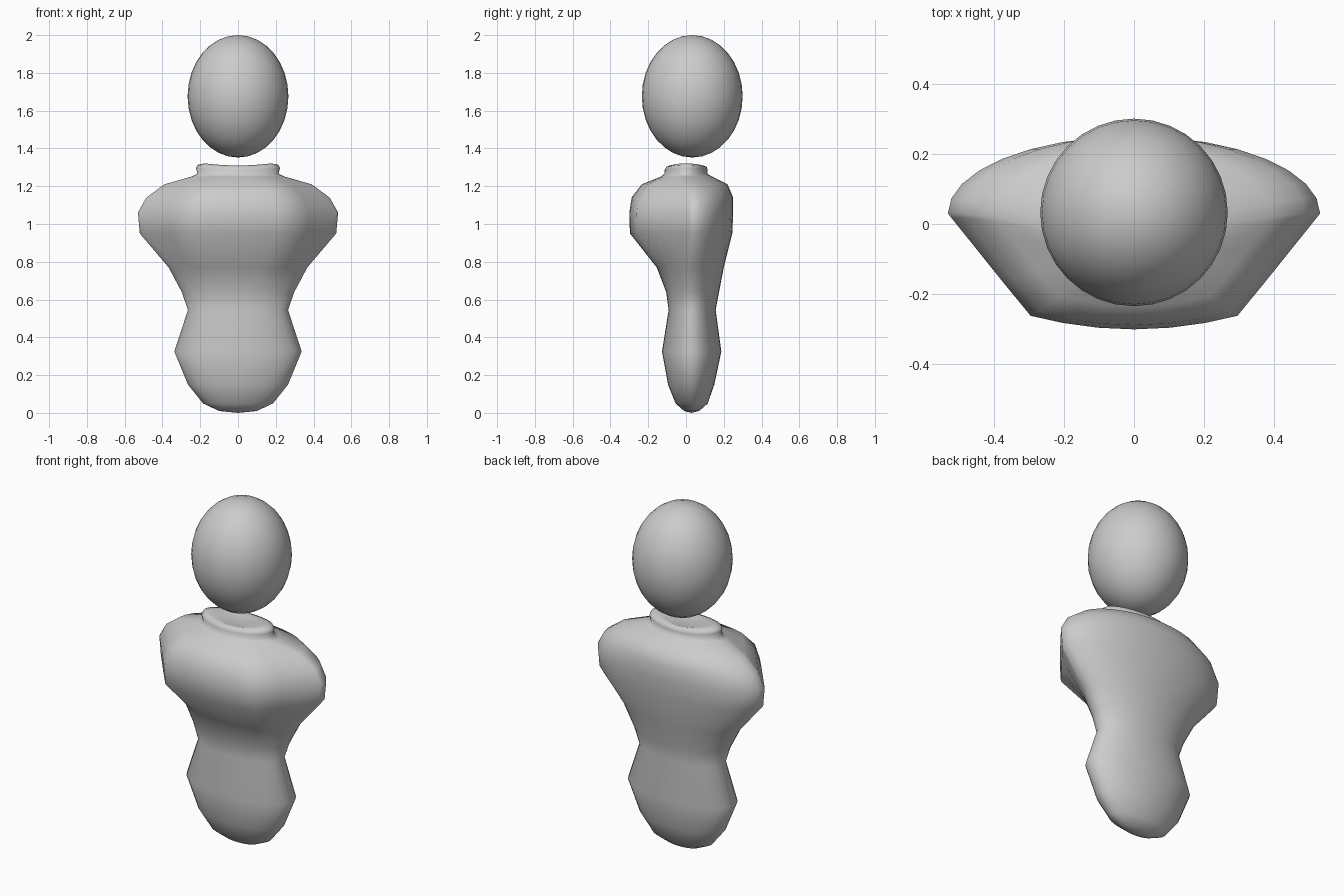
import bpy, bmesh, math

if "Cube" in bpy.data.objects:
    bpy.data.objects.remove(bpy.data.objects["Cube"])

SEG = 32

# Torso levels: z, half width, front y, back y, y of widest point, pectoral flattening 0..1
LEVELS = [
    (0.01, 0.10, -0.01, 0.07, 0.03, 0), (0.05, 0.185, -0.055, 0.115, 0.03, 0),
    (0.15, 0.265, -0.095, 0.15, 0.03, 0), (0.325, 0.337, -0.127, 0.187, 0.03, 0),
    (0.545, 0.265, -0.092, 0.157, 0.03, 0), (0.64, 0.298, -0.105, 0.175, 0.03, 0.1),
    (0.77, 0.367, -0.155, 0.20, 0.03, 0.4), (0.95, 0.52, -0.297, 0.245, 0.03, 1),
    (1.06, 0.53, -0.30, 0.25, 0.03, 1), (1.14, 0.485, -0.288, 0.25, 0.03, 1),
    (1.21, 0.39, -0.235, 0.22, 0.02, 0.9), (1.25, 0.25, -0.135, 0.14, 0.0, 0.3),
    (1.265, 0.215, -0.115, 0.115, 0.0, 0), (1.285, 0.222, -0.113, 0.115, 0.0, 0),
    (1.302, 0.214, -0.105, 0.11, 0.0, 0), (1.31, 0.175, -0.085, 0.09, 0.0, 0),
    (1.302, 0.13, -0.06, 0.065, 0.0, 0),
]


def section(bm, z, w, front, back, mid, flat):
    """One horizontal ring: an ellipse whose front corners flatten at the chest."""
    ring = []
    for i in range(SEG):
        t = 2 * math.pi * i / SEG
        x, y = math.sin(t), -math.cos(t)
        if y < 0:
            # flat breast, then a straight diagonal to the arm
            a = abs(x)
            pec = -(1 - 0.38 * a * a) if a < 0.56 else -0.88 * (1 - a) / 0.44
            y += (pec - y) * flat
        depth = (mid - front) if y < 0 else (back - mid)
        rise = 0.011 * x * x if z > 1.28 else 0
        ring.append(bm.verts.new((w * x, mid + depth * y, z + rise)))
    return ring


# Torso lofted through the rings
bm = bmesh.new()
rings = [section(bm, *lv) for lv in LEVELS]
for lo, hi in zip(rings, rings[1:]):
    for i in range(SEG):
        j = (i + 1) % SEG
        bm.faces.new((lo[i], lo[j], hi[j], hi[i]))
for ring, co in ((rings[0], (0, 0.03, 0.0)), (rings[-1], (0, 0, 1.3))):
    c = bm.verts.new(co)
    for i in range(SEG):
        bm.faces.new((ring[i], ring[(i + 1) % SEG], c))
bmesh.ops.recalc_face_normals(bm, faces=bm.faces)
for f in bm.faces:
    f.smooth = True
mesh = bpy.data.meshes.new("torso")
bm.to_mesh(mesh)
bm.free()
torso = bpy.data.objects.new("torso", mesh)
bpy.context.collection.objects.link(torso)

# Floating egg head
bpy.ops.mesh.primitive_uv_sphere_add(segments=32, ring_count=16, location=(0, 0.033, 1.676))
head = bpy.context.object
head.name = "head"
head.scale = (0.267, 0.267, 0.324)
bpy.ops.object.shade_smooth()
